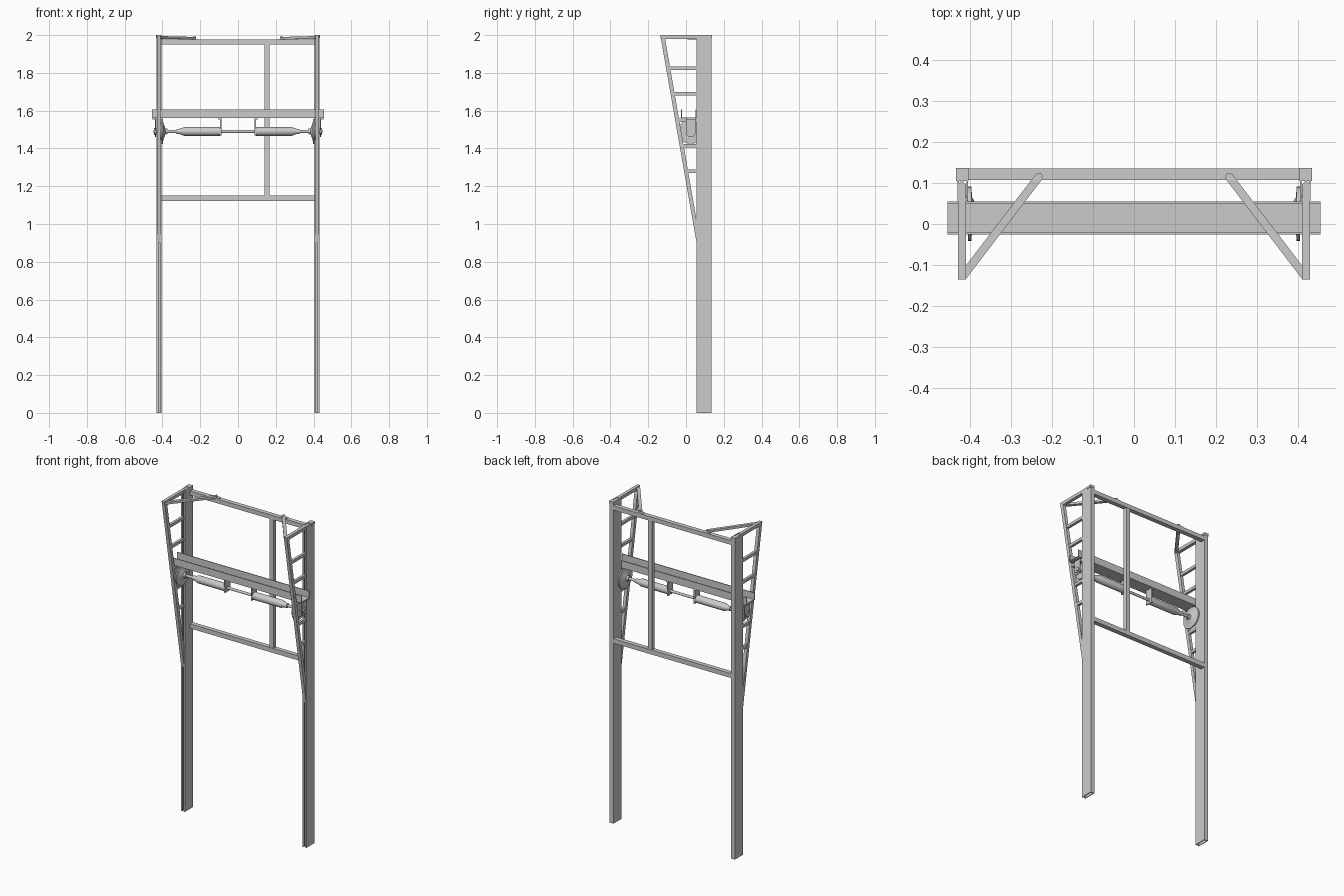
import bpy, bmesh, math
from mathutils import Vector

if "Cube" in bpy.data.objects:
    bpy.data.objects.remove(bpy.data.objects["Cube"])


def finish(name, bm, smooth=False):
    bmesh.ops.recalc_face_normals(bm, faces=bm.faces)
    me = bpy.data.meshes.new(name)
    bm.to_mesh(me)
    bm.free()
    ob = bpy.data.objects.new(name, me)
    bpy.context.collection.objects.link(ob)
    if smooth:
        bpy.ops.object.select_all(action='DESELECT')
        ob.select_set(True)
        bpy.context.view_layer.objects.active = ob
        bpy.ops.object.shade_smooth_by_angle(angle=math.radians(35))
    return ob


def prism(name, pts, vec):
    """Extrude a closed planar loop of 3D points along vec."""
    bm = bmesh.new()
    face = bm.faces.new([bm.verts.new(p) for p in pts])
    geo = bmesh.ops.extrude_face_region(bm, geom=[face])['geom']
    bmesh.ops.translate(bm, vec=vec, verts=[g for g in geo if isinstance(g, bmesh.types.BMVert)])
    return finish(name, bm)


def box(name, x, y, z):
    pts = [(x[0], y[0], z[0]), (x[1], y[0], z[0]), (x[1], y[1], z[0]), (x[0], y[1], z[0])]
    return prism(name, pts, (0, 0, z[1] - z[0]))


def lathe(name, prof, y, z, n=24):
    """Spin (x, radius) points round an axis along x."""
    bm = bmesh.new()
    rings = [[bm.verts.new((px, y + r * math.cos(2 * math.pi * i / n),
                            z + r * math.sin(2 * math.pi * i / n)))
              for i in range(n)] for px, r in prof]
    for a, b in zip(rings, rings[1:]):
        for i in range(n):
            j = (i + 1) % n
            bm.faces.new((a[i], a[j], b[j], b[i]))
    bm.faces.new(rings[0])
    bm.faces.new(rings[-1])
    return finish(name, bm, True)


SY, SZ = 0.025, 1.49   # shaft axis

# horizontal rails and the offset upright between them
box('top_rail', (-0.407, 0.407), (0.107, 0.135), (1.95, 1.976))
box('lower_rail', (-0.407, 0.407), (0.107, 0.135), (1.122, 1.15))
box('middle_upright', (0.14, 0.168), (0.109, 0.133), (1.15, 1.95))

# U channel cross beam, open at the top
beam = [(-0.026, 1.56), (0.055, 1.56), (0.055, 1.605), (0.05, 1.605),
        (0.05, 1.565), (-0.021, 1.565), (-0.021, 1.605), (-0.026, 1.605)]
prism('cross_beam', [(-0.455, y, z) for y, z in beam], (0.91, 0, 0))

# torsion shaft
lathe('shaft', [(-0.447, 0.008), (0.447, 0.008)], SY, SZ, 16)

for s, side in ((-1, 'left'), (1, 'right')):
    def sbox(name, x, y, z):
        return box(f'{side}_{name}', sorted((s * x[0], s * x[1])), y, z)

    # post: lipped channel, slot facing forward
    c = [(0.405, 0.056), (0.414, 0.056), (0.414, 0.061), (0.409, 0.061),
         (0.409, 0.130), (0.427, 0.130), (0.427, 0.061), (0.422, 0.061),
         (0.422, 0.056), (0.431, 0.056), (0.431, 0.135), (0.405, 0.135)]
    prism(f'{side}_post', [(s * x, y, 0) for x, y in c], (0, 0, 2))
    sbox('post_cap', (0.404, 0.434), (0.105, 0.137), (1.985, 2.0))

    # triangular side frame: sloping strut, top arm and rungs
    def strut_y(z):
        return 0.056 - (z - 0.9) / 1.1 * 0.192
    strut = [(strut_y(0.9), 0.9), (0.056, 1.02), (strut_y(2) + 0.022, 2), (strut_y(2), 2)]
    prism(f'{side}_sloping_strut', [(s * 0.41, y, z) for y, z in strut], (s * 0.02, 0, 0))
    sbox('top_arm', (0.41, 0.43), (-0.125, 0.07), (1.98, 2.0))
    for i, z in enumerate((1.28, 1.415, 1.55, 1.69, 1.825)):
        sbox(f'rung_{i + 1}', (0.412, 0.428), (strut_y(z) + 0.012, 0.058), (z - 0.009, z + 0.009))

    # bracket where the arm meets the post
    hexa = [(0.42 + 0.012 * math.sin(a), 0.083 + 0.024 * math.cos(a))
            for a in [i * math.pi / 3 for i in range(6)]]
    prism(f'{side}_arm_bracket', [(s * x, y, 1.975) for x, y in hexa], (0, 0, 0.022))

    # diagonal brace back to the top rail
    a, b = Vector((s * 0.418, -0.128, 1.981)), Vector((s * 0.23, 0.118, 1.976))
    d = (b - a).normalized()
    w = Vector((-d.y, d.x, 0)) * 0.01
    prism(f'{side}_brace', [a - w, a + w, b + w, b - w], (0, 0, 0.014))
    sbox('brace_plate', (0.21, 0.252), (0.107, 0.135), (1.974, 1.979))
    prism(f'{side}_brace_bolt', [(s * 0.23 + 0.007 * math.cos(i * math.pi / 3),
                                  0.118 + 0.007 * math.sin(i * math.pi / 3), 1.985)
                                 for i in range(6)], (0, 0, 0.008))

    # spring body, cable drum and outer bearing
    spring = [(0.096, 0.012), (0.096, 0.023), (0.285, 0.023), (0.31, 0.014),
              (0.325, 0.014), (0.325, 0.008)]
    lathe(f'{side}_spring', [(s * x, r) for x, r in spring], SY, SZ)
    drum = [(0.372, 0.008), (0.372, 0.014), (0.385, 0.016), (0.388, 0.028), (0.395, 0.04),
            (0.397, 0.066), (0.405, 0.066), (0.405, 0.045), (0.412, 0.045), (0.412, 0.008)]
    lathe(f'{side}_cable_drum', [(s * x, r) for x, r in drum], SY, SZ, 32)
    lathe(f'{side}_bearing', [(s * 0.432, 0.018), (s * 0.446, 0.018)], SY, SZ)

    # hanging plates that carry the shaft
    sbox('spring_bracket', (0.088, 0.096), (0.0, 0.05), (1.468, 1.561))
    sbox('spring_bracket_foot', (0.088, 0.104), (0.0, 0.05), (1.553, 1.561))
    u = [(0.0, 1.561), (0.0, 1.482)] + \
        [(SY - 0.025 * math.cos(t), 1.482 - 0.022 * math.sin(t))
         for t in [math.pi * i / 8 for i in range(1, 8)]] + [(0.05, 1.482), (0.05, 1.561)]
    prism(f'{side}_end_plate', [(s * 0.434, y, z) for y, z in u], (s * 0.005, 0, 0))
    sbox('end_plate_foot', (0.434, 0.452), (0.0, 0.05), (1.553, 1.561))
